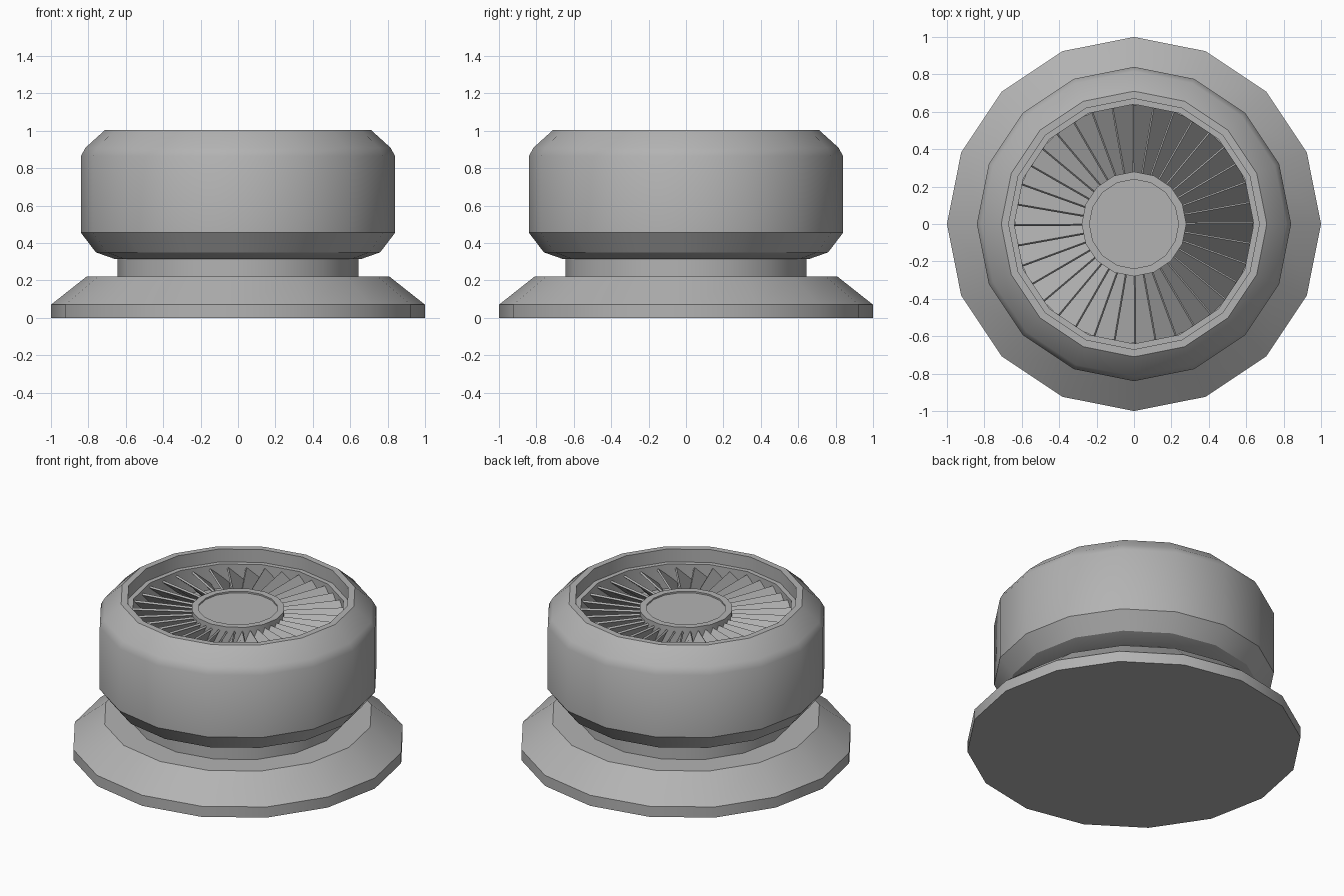
import bpy, bmesh, math
from mathutils import Vector, Matrix

if "Cube" in bpy.data.objects:
    bpy.data.objects.remove(bpy.data.objects["Cube"])

SIDES = 16
BLADES = 36

grey = bpy.data.materials.new("dark_grey")
grey.diffuse_color = (0.45, 0.45, 0.45, 1)
grey.use_nodes = True
grey.node_tree.nodes["Principled BSDF"].inputs["Base Color"].default_value = grey.diffuse_color


def finish(bm, name, smooth=True):
    bmesh.ops.recalc_face_normals(bm, faces=bm.faces)
    me = bpy.data.meshes.new(name)
    bm.to_mesh(me)
    bm.free()
    me.materials.append(grey)
    ob = bpy.data.objects.new(name, me)
    bpy.context.collection.objects.link(ob)
    if smooth:
        bpy.ops.object.select_all(action='DESELECT')
        ob.select_set(True)
        bpy.context.view_layer.objects.active = ob
        bpy.ops.object.shade_smooth_by_angle(angle=math.radians(30))
    return ob


def lathe(name, profile, sides=SIDES):
    """Revolve (radius, z) points about z; both ends get capped."""
    bm = bmesh.new()
    rings = []
    for r, z in profile:
        rings.append([bm.verts.new((r * math.cos(2 * math.pi * i / sides),
                                    r * math.sin(2 * math.pi * i / sides), z))
                      for i in range(sides)])
    for a, b in zip(rings, rings[1:]):
        for i in range(sides):
            j = (i + 1) % sides
            bm.faces.new((a[i], a[j], b[j], b[i]))
    bm.faces.new(rings[0])
    bm.faces.new(rings[-1])
    return finish(bm, name)


# Flared foot plate and neck
lathe("base_and_neck", [(1, 0), (1, 0.07), (0.81, 0.22), (0.645, 0.22), (0.645, 0.33)])

# Housing with recessed ledge and open well
lathe("fan_housing", [(0.64, 0.315), (0.66, 0.315), (0.76, 0.35), (0.84, 0.455),
                      (0.84, 0.865), (0.815, 0.91), (0.71, 1.005), (0.67, 1.005),
                      (0.67, 0.92), (0.64, 0.92), (0.64, 0.76)])

# Hub with a slightly sunken cap
lathe("fan_hub", [(0.28, 0.76), (0.28, 0.925), (0.238, 0.925), (0.238, 0.915)])

# Ring of tilted blades, high on the counter-clockwise edge
bm = bmesh.new()
for k in range(BLADES):
    turn = Matrix.Rotation(2 * math.pi * (k + 0.5) / BLADES, 4, 'Z')
    quads = []
    for r in (0.25, 0.635):
        w = r * math.pi / BLADES * 1.05
        pts = [(r, -w, 0.80), (r, w, 0.90), (r, w + 0.008, 0.89), (r, -w + 0.008, 0.79)]
        quads.append([bm.verts.new(turn @ Vector(p)) for p in pts])
    a, b = quads
    bm.faces.new(a)
    bm.faces.new(b)
    for i in range(4):
        j = (i + 1) % 4
        bm.faces.new((a[i], a[j], b[j], b[i]))
finish(bm, "fan_blades", smooth=False)
